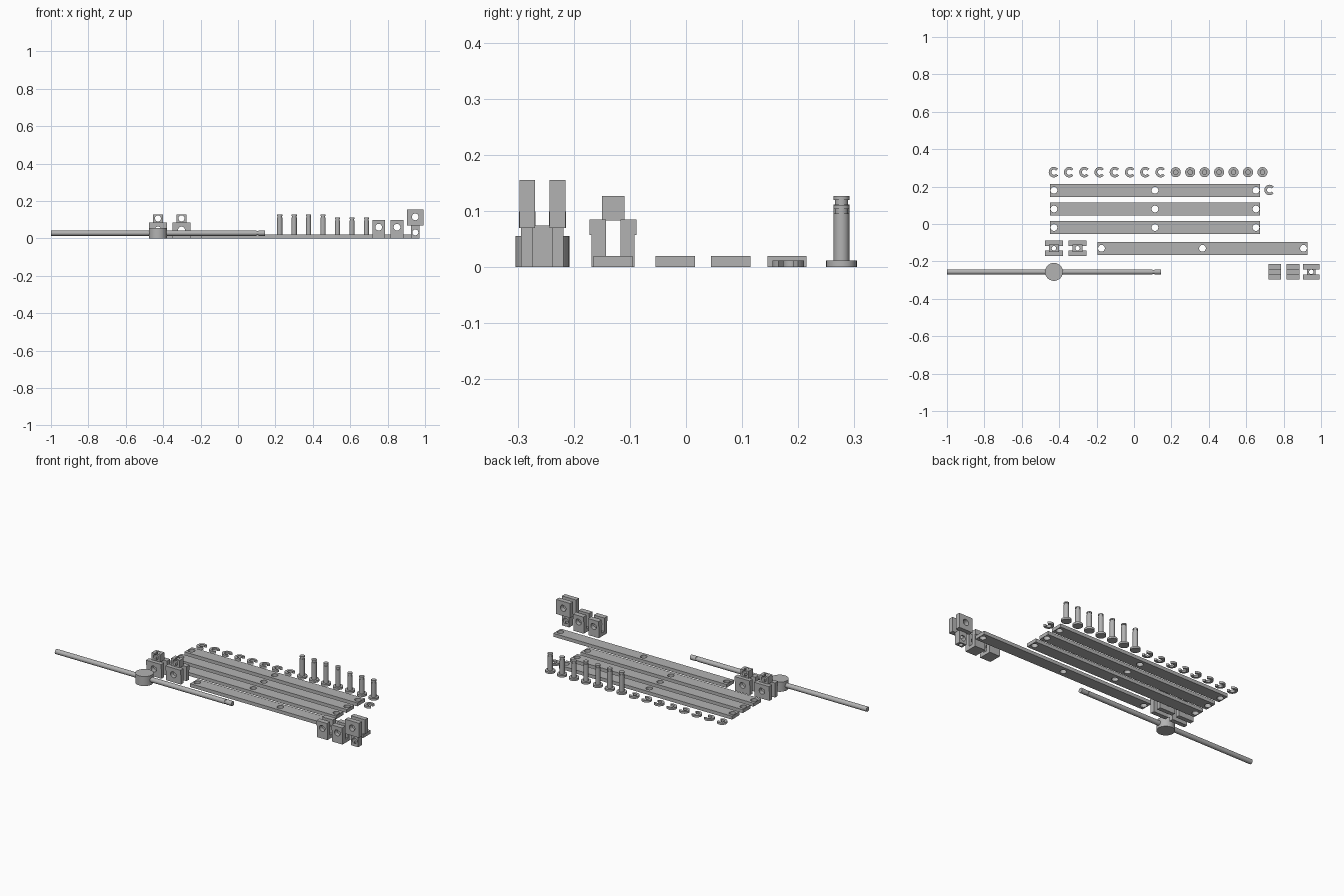
import bpy, bmesh, math
from mathutils import Matrix, Vector

if "Cube" in bpy.data.objects:
    bpy.data.objects.remove(bpy.data.objects["Cube"])

steel = bpy.data.materials.new("plain_steel_grey")
steel.use_nodes = True
GREY = (0.45, 0.45, 0.45, 1)
steel.diffuse_color = GREY
steel.node_tree.nodes["Principled BSDF"].inputs["Base Color"].default_value = GREY

AXIS = {"x": Matrix.Rotation(math.pi / 2, 4, "Y"),
        "y": Matrix.Rotation(math.pi / 2, 4, "X"),
        "z": Matrix.Identity(4)}


def finish(name, bm, loc=(0, 0, 0)):
    bmesh.ops.recalc_face_normals(bm, faces=bm.faces)
    mesh = bpy.data.meshes.new(name)
    bm.to_mesh(mesh)
    bm.free()
    mesh.materials.append(steel)
    obj = bpy.data.objects.new(name, mesh)
    obj.location = loc
    bpy.context.collection.objects.link(obj)
    return obj


def smooth(obj):
    bpy.ops.object.select_all(action="DESELECT")
    obj.select_set(True)
    bpy.context.view_layer.objects.active = obj
    bpy.ops.object.shade_smooth_by_angle(angle=math.radians(35))


def prism(name, points, depth, loc=(0, 0, 0)):
    """Extrude a list of 3D points by the depth vector."""
    bm = bmesh.new()
    face = bm.faces.new([bm.verts.new(p) for p in points])
    new = bmesh.ops.extrude_face_region(bm, geom=[face])["geom"]
    bmesh.ops.translate(bm, vec=depth, verts=[v for v in new if isinstance(v, bmesh.types.BMVert)])
    return finish(name, bm, loc)


def box(name, x, y, z):
    pts = [(x[0], y[0], z[0]), (x[1], y[0], z[0]), (x[1], y[1], z[0]), (x[0], y[1], z[0])]
    return prism(name, pts, (0, 0, z[1] - z[0]))


def turned(name, profile, loc, axis="z", segments=32):
    """Lathe (radius, height) steps around an axis."""
    bm = bmesh.new()
    rings = []
    for r, h in profile:
        rings.append([bm.verts.new((r * math.cos(a), r * math.sin(a), h))
                      for a in (math.tau * i / segments for i in range(segments))])
    for lo, hi in zip(rings, rings[1:]):
        for i in range(segments):
            j = (i + 1) % segments
            bm.faces.new((lo[i], lo[j], hi[j], hi[i]))
    bm.faces.new(rings[0])
    bm.faces.new(rings[-1])
    bm.transform(AXIS[axis])
    obj = finish(name, bm, loc)
    smooth(obj)
    return obj


def drill(obj, holes):
    """Cut round holes, each given as centre, radius and axis."""
    cutters = []
    for centre, r, axis in holes:
        cutter = turned("hole_cutter", [(r, -0.2), (r, 0.2)], centre, axis)
        cutter.hide_render = True
        mod = obj.modifiers.new("hole", "BOOLEAN")
        mod.operation, mod.solver, mod.object = "DIFFERENCE", "EXACT", cutter
        cutters.append(cutter)
    bpy.context.view_layer.update()
    cut = bpy.data.meshes.new_from_object(obj.evaluated_get(bpy.context.evaluated_depsgraph_get()))
    obj.modifiers.clear()
    obj.data = cut
    for cutter in cutters:
        bpy.data.objects.remove(cutter)
    obj.data.materials.clear()
    obj.data.materials.append(steel)
    smooth(obj)


# Flat link bars with three pin holes
for i, (x, y) in enumerate([(0.112, 0.18), (0.112, 0.08), (0.112, -0.019), (0.366, -0.13)]):
    bar = box(f"link_bar_{i + 1}", (x - 0.561, x + 0.561), (y - 0.035, y + 0.035), (0, 0.02))
    drill(bar, [((x + dx, y, 0), 0.018, "z") for dx in (-0.54, 0, 0.54)])

# Retaining clips, open towards the right end
def clip(name, x, y):
    start, count = math.radians(38), 24
    angles = [start + (math.tau - 2 * start) * i / count for i in range(count + 1)]
    ring = [(0.028 * math.cos(a), 0.028 * math.sin(a), 0) for a in angles]
    ring += [(0.014 * math.cos(a), 0.014 * math.sin(a), 0) for a in reversed(angles)]
    smooth(prism(name, ring, (0, 0, 0.012), (x, y, 0)))


PIN_Y = 0.277
for i in range(8):
    clip(f"retaining_clip_{i + 1}", -0.428 + 0.0815 * i, PIN_Y)
clip("retaining_clip_9", 0.725, 0.182)

# Headed pins with a clip groove near the tip: four long, three short
for i in range(7):
    top = 0.127 if i < 4 else 0.111
    r, g = 0.014, 0.0115
    turned(f"pin_{i + 1}",
           [(0.027, 0), (0.027, 0.012), (r, 0.012), (r, top - 0.015), (g, top - 0.015),
            (g, top - 0.007), (r, top - 0.007), (r, top)],
           (0.223 + 0.0773 * i, PIN_Y, 0))

# Screw rod and its round knob
ROD_Y = -0.256
turned("screw_rod", [(0.014, -1), (0.014, 0.1), (0.011, 0.1), (0.011, 0.109), (0.014, 0.109), (0.014, 0.145)],
       (0, ROD_Y, 0.028), "x", 24)
turned("knob", [(0.048, 0), (0.048, 0.056)], (-0.428, ROD_Y, 0), segments=40)


def stepped_leg(name, x, half, y, side, step, top, inner, outer):
    """Upright plate whose upper edge stands out as a rim."""
    pts = [(inner, 0), (outer - 0.004, 0), (outer - 0.004, step), (outer, step), (outer, top), (inner, top)]
    return prism(name, [(x - half, y + side * a, z) for a, z in pts], (2 * half, 0, 0))


# Clevis blocks standing on their forks
for n, x in enumerate((-0.428, -0.302)):
    y = -0.13
    for side, word in ((-1, "front"), (1, "back")):
        leg = stepped_leg(f"fork_{n + 1}_{word}_plate", x, 0.049, y, side, 0.057, 0.085, 0.013, 0.042)
        drill(leg, [((x, y, 0.045), 0.018, "y")])
    head = box(f"fork_{n + 1}_head", (x - 0.027, x + 0.027), (y - 0.02, y + 0.02), (0.083, 0.127))
    drill(head, [((x, y, 0.107), 0.016, "y"), ((x, y, 0.1), 0.012, "z")])

# Open saddle brackets with a floor between two plates
for n, x in enumerate((0.752, 0.85)):
    half = [(0.038, 0), (0.038, 0.07), (0.042, 0.07), (0.042, 0.099), (0.012, 0.099), (0.012, 0.02)]
    outline = half + [(-a, z) for a, z in reversed(half)]
    bracket = prism(f"saddle_bracket_{n + 1}", [(x - 0.034, ROD_Y + a, z) for a, z in outline], (0.068, 0, 0))
    drill(bracket, [((x, ROD_Y, 0.06), 0.018, "y")])

# Upturned clevis block on its narrow foot
x = 0.948
for side, word in ((-1, "front"), (1, "back")):
    ys = sorted((ROD_Y + side * 0.013, ROD_Y + side * 0.041))
    plate = box(f"upturned_fork_{word}_plate", (x - 0.045, x + 0.045), ys, (0.07, 0.155))
    drill(plate, [((x, ROD_Y, 0.115), 0.018, "y")])
foot = box("upturned_fork_foot", (x - 0.023, x + 0.023), (ROD_Y - 0.018, ROD_Y + 0.018), (0, 0.074))
drill(foot, [((x, ROD_Y, 0.032), 0.016, "y"), ((x, ROD_Y, 0.03), 0.012, "z")])
